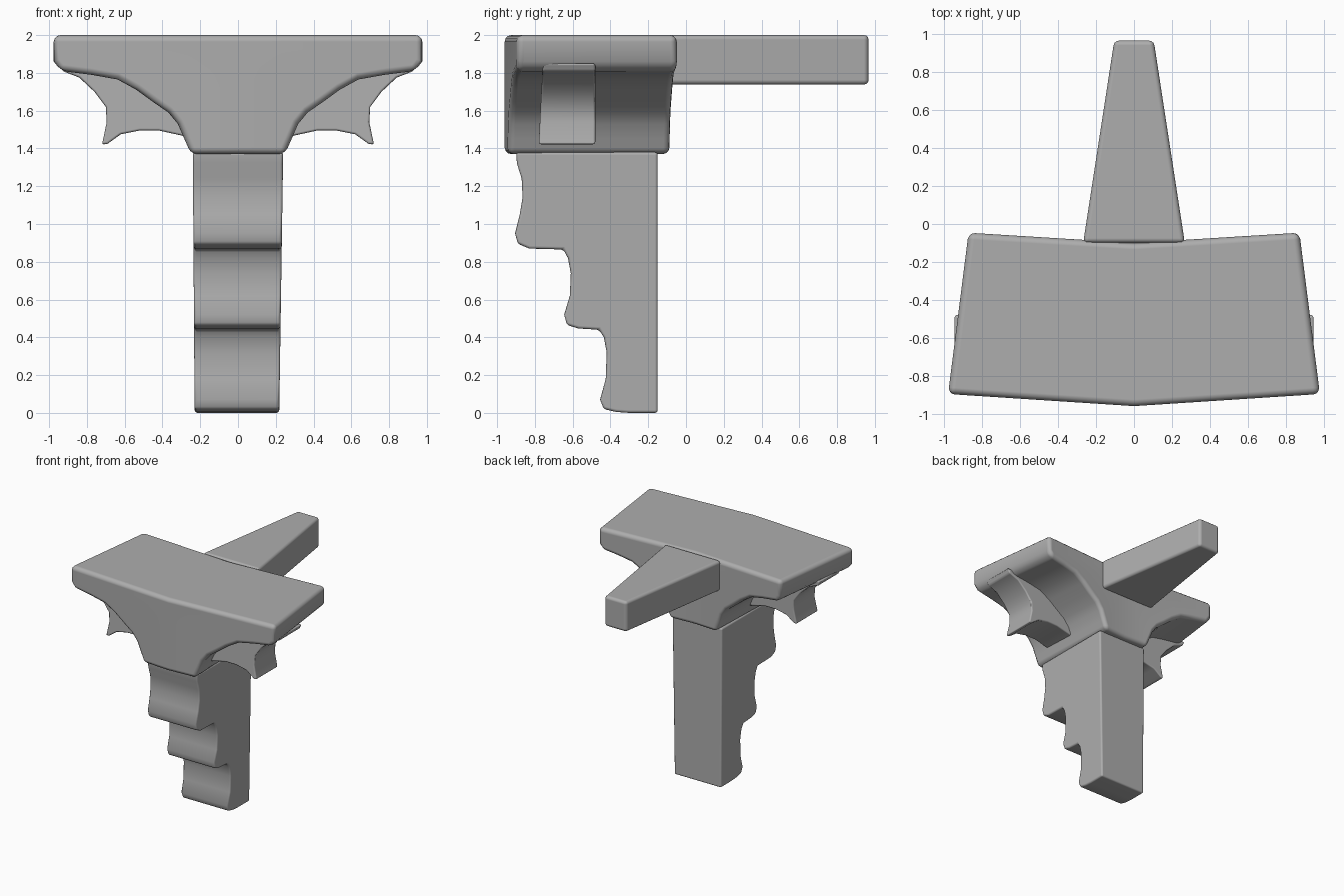
import bpy, bmesh
from mathutils import Vector

cube = bpy.data.objects.get("Cube")
if cube:
    bpy.data.objects.remove(cube)

stone = bpy.data.materials.new("stone grey")
stone.use_nodes = True
stone.diffuse_color = (0.42, 0.42, 0.42, 1)
stone.node_tree.nodes["Principled BSDF"].inputs["Base Color"].default_value = stone.diffuse_color


def prism(name, profile, place, bevel, split=False):
    """Extrude a 2D profile; place(a, b, t) puts each point, t being 0 or 1 for the two ends."""
    bm = bmesh.new()
    base = bm.faces.new([bm.verts.new((a, 0, b)) for a, b in profile])
    new = bmesh.ops.extrude_face_region(bm, geom=[base])["geom"]
    bmesh.ops.translate(bm, vec=(0, 1, 0), verts=[v for v in new if isinstance(v, bmesh.types.BMVert)])
    if split:  # centre crease
        bmesh.ops.bisect_plane(bm, geom=bm.verts[:] + bm.edges[:] + bm.faces[:],
                               plane_co=(0, 0, 0), plane_no=(1, 0, 0))
    for v in bm.verts:
        v.co = Vector(place(v.co.x, v.co.z, v.co.y))
    bmesh.ops.recalc_face_normals(bm, faces=bm.faces)
    mesh = bpy.data.meshes.new(name)
    bm.to_mesh(mesh)
    bm.free()
    mesh.materials.append(stone)
    ob = bpy.data.objects.new(name, mesh)
    bpy.context.collection.objects.link(ob)
    bpy.ops.object.select_all(action='DESELECT')
    ob.select_set(True)
    bpy.context.view_layer.objects.active = ob
    bpy.ops.object.shade_smooth_by_angle(angle=0.9)
    mod = ob.modifiers.new("soft edges", 'BEVEL')
    mod.width = bevel
    mod.segments = 3
    mod.limit_method = 'ANGLE'
    mod.angle_limit = 0.7
    mod.harden_normals = True
    return ob


# Capital: wide flaring slab, slightly bowed to the front, narrower at the back
half = [(0.98, 2), (0.98, 1.86), (0.94, 1.81), (0.78, 1.79), (0.64, 1.765), (0.54, 1.71),
        (0.45, 1.645), (0.37, 1.59), (0.32, 1.53), (0.285, 1.45), (0.25, 1.37)]
outline = half + [(-x, z) for x, z in reversed(half)]


def place_capital(x, z, t):
    y = -0.10 + 0.055 * abs(x) if t > 0.5 else -0.96 + 0.065 * abs(x)
    return x * (1 - 0.11 * t), y, z


prism("capital", outline, place_capital, 0.035, split=True)

# Stepped column: three scooped tiers, tapering slightly downwards
column = [(-0.15, 0), (-0.15, 1.38), (-0.90, 1.38), (-0.895, 1.32), (-0.87, 1.24), (-0.865, 1.14),
          (-0.88, 1.05), (-0.905, 0.95), (-0.89, 0.895), (-0.83, 0.87), (-0.65, 0.865),
          (-0.625, 0.82), (-0.61, 0.74), (-0.615, 0.62), (-0.645, 0.52), (-0.63, 0.465), (-0.57, 0.447),
          (-0.46, 0.44), (-0.435, 0.40), (-0.42, 0.32), (-0.425, 0.18), (-0.455, 0.07),
          (-0.435, 0.02), (-0.37, 0.005), (-0.30, 0)]
prism("stepped_column", column,
      lambda y, z, t: ((2 * t - 1) * (0.224 + 0.011 * z) - 0.004 * (1.4 - z), y, z), 0.015)

# Curved brackets under each wing
bracket = [(0.95, 1.85), (0.93, 1.81), (0.84, 1.775), (0.76, 1.70), (0.70, 1.62), (0.695, 1.54),
           (0.72, 1.42), (0.69, 1.425), (0.62, 1.475), (0.52, 1.495), (0.42, 1.495), (0.26, 1.46),
           (0.26, 1.62), (0.5, 1.75), (0.7, 1.85)]
for side, name in ((1, "left_bracket"), (-1, "right_bracket")):
    prism(name, bracket,
          lambda x, z, t, s=side: (s * x, -0.48 if t > 0.5 else -0.78 + 0.05 * (z - 1.42), z), 0.012)

# Tapered beam reaching backwards
beam = [(-0.268, -0.10), (0.268, -0.10), (0.104, 0.967), (-0.104, 0.967)]
prism("rear_beam", beam, lambda x, y, t: (x, y, 1.738 + 0.262 * t), 0.025)
